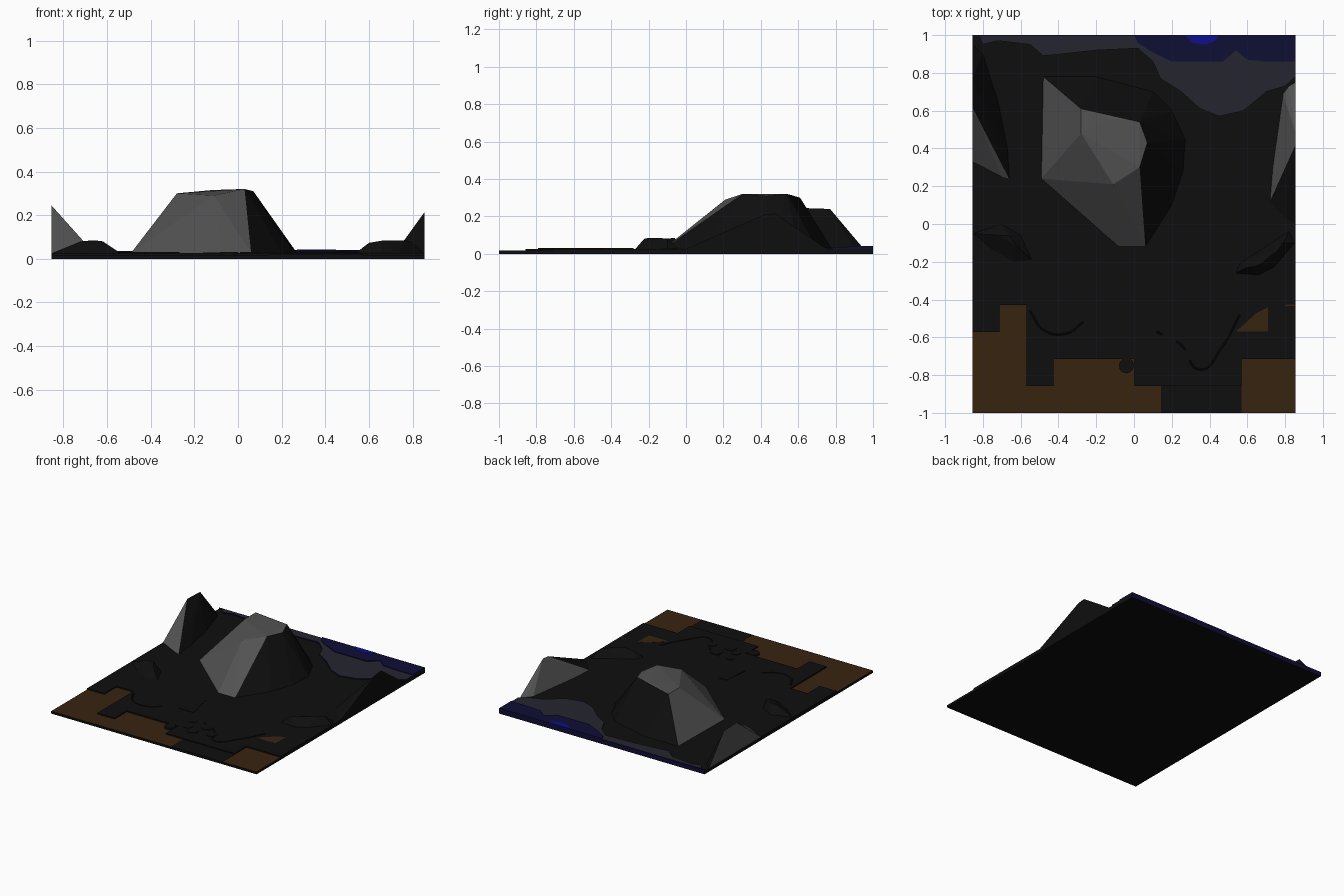
import bpy
import bmesh
import math
from mathutils import Vector

if "Cube" in bpy.data.objects:
    bpy.data.objects.remove(bpy.data.objects["Cube"], do_unlink=True)


def make_material(name, colour):
    mat = bpy.data.materials.new(name)
    mat.diffuse_color = (*colour, 1)
    mat.use_nodes = True
    bsdf = mat.node_tree.nodes["Principled BSDF"]
    bsdf.inputs["Base Color"].default_value = (*colour, 1)
    bsdf.inputs["Roughness"].default_value = 0.9
    return mat


dark = make_material("dark earth", (.0045, .0045, .0045))
rock = make_material("grey rock", (.085, .085, .085))
soil = make_material("brown soil", (.038, .017, .005))
shallow = make_material("slate shallows", (.018, .018, .028))
deep = make_material("navy water", (.0045, .0045, .036))
bright = make_material("bright blue water", (.0045, .0045, .28))

HALF_X, GROUND, LOW = .855, .027, .018


def finish(bm, name, *materials):
    mesh = bpy.data.meshes.new(name)
    bm.to_mesh(mesh)
    bm.free()
    obj = bpy.data.objects.new(name, mesh)
    bpy.context.collection.objects.link(obj)
    for mat in materials:
        mesh.materials.append(mat)
    return obj


def prism(name, outlines, bottom, top, side_mat, top_mat=None):
    """Extrude flat outlines upwards; the top may have its own colour."""
    bm = bmesh.new()
    for outline in outlines:
        face = bm.faces.new([bm.verts.new((x, y, bottom)) for x, y in outline])
        extruded = bmesh.ops.extrude_face_region(bm, geom=[face], use_keep_orig=True)
        verts = [v for v in extruded["geom"] if isinstance(v, bmesh.types.BMVert)]
        bmesh.ops.translate(bm, vec=(0, 0, top - bottom), verts=verts)
    bmesh.ops.recalc_face_normals(bm, faces=bm.faces)
    for face in bm.faces:
        face.material_index = int(top_mat is not None and face.normal.z > .9)
    return finish(bm, name, side_mat, top_mat or side_mat)


def mountain(name, foot, crest, rock_side=None):
    """Faceted hill; faces turned to rock_side, and flat summits, are bare rock."""
    bm = bmesh.new()
    for x, y in foot:
        bm.verts.new((x, y, GROUND))
    for point in crest:
        bm.verts.new(point)
    bmesh.ops.convex_hull(bm, input=bm.verts)
    bmesh.ops.recalc_face_normals(bm, faces=bm.faces)
    if rock_side:
        direction = Vector(rock_side).normalized()
        for face in bm.faces:
            bare = face.normal.dot(direction) > .2 or face.normal.z > .9
            face.material_index = int(bare)
    return finish(bm, name, dark, rock)


def box(left, right, front, back):
    return [(left, front), (right, front), (right, back), (left, back)]


def disc(x, y, radius, sides=12):
    angles = [2 * math.pi * i / sides for i in range(sides)]
    return [(x + radius * math.cos(a), y + radius * math.sin(a)) for a in angles]


# Ground slabs: a higher rear part and a lower front with bare soil
CELL_X, CELL_Y = HALF_X / 6, 1 / 7
field_back = -1 + 4 * CELL_Y
prism("rear_ground", [box(-HALF_X, HALF_X, field_back, .995)], 0, GROUND, dark)
prism("front_ground", [box(-HALF_X, HALF_X, -1, field_back)], 0, LOW, dark, soil)

# Dark turf squares laid over the soil, '#' is turf
rows = [".......###..",
        "..#...####..",
        "..##########",
        "#.##########"]
for number, row in enumerate(rows):
    front = -1 + number * CELL_Y
    cells = [box(-HALF_X + i * CELL_X, -HALF_X + (i + 1) * CELL_X, front, front + CELL_Y)
             for i, mark in enumerate(row) if mark == "#"]
    prism("turf_row", cells, LOW, GROUND if number else LOW + .001, dark)
prism("soil_patch", [[(.54, -.57), (.71, -.57), (.71, -.44), (.65, -.47)],
                     box(.8, HALF_X, -.435, -.425)], GROUND, GROUND + .001, soil)

# Main mountain
mountain("main_mountain",
         [(-.48, .78), (-.49, .24), (-.08, -.12), (.06, -.12), (.2, .1), (.26, .28),
          (.27, .45), (.2, .6), (.1, .7), (-.2, .78)],
         [(-.28, .61, .3), (-.28, .48, .3), (-.12, .56, .315), (.03, .54, .32),
          (.07, .43, .31), (.03, .3, .32), (-.11, .21, .29)],
         (-1, -1, 0))

# Edge mountains, cut off flat by the border
mountain("right_edge_mountain",
         [(-HALF_X, .33), (-.7, .25), (-.66, .24), (-.67, .4), (-.72, .65),
          (-.8, .9), (-HALF_X, .95)],
         [(-HALF_X, .62, .245), (-HALF_X, .77, .24)],
         (-1, -1, 0))
mountain("left_edge_mountain",
         [(.72, .12), (.735, .3), (.79, .69), (.82, .73), (HALF_X, .75),
          (HALF_X, 0), (.8, .03)],
         [(HALF_X, .42, .21), (HALF_X, .48, .215)],
         (-1, .6, 0))

# Low foothills on both sides
mountain("right_foothill",
         [(-.85, -.05), (-.7, 0), (-.6, -.06), (-.54, -.19), (-.64, -.2), (-.74, -.14)],
         [(-.72, -.06, .08), (-.66, -.06, .085), (-.62, -.12, .08)])
mountain("left_foothill",
         [(.54, -.26), (.66, -.27), (.74, -.23), (.85, -.1), (.82, -.04), (.65, -.17),
          (.56, -.21)],
         [(.6, -.23, .073), (.66, -.22, .083), (.76, -.14, .085), (.79, -.1, .08)])

# Water along the back: shallows, deep water and a bright pool
prism("shore_rim", [box(-HALF_X, HALF_X, .995, 1)], 0, .034, deep)
prism("shallows",
      [[(-.82, .995), (-.8, .95), (-.72, .97), (-.55, .95), (-.48, .89), (-.2, .92),
        (.02, .93), (.1, .86), (.14, .77), (.25, .7), (.35, .61), (.45, .57), (.58, .6),
        (.7, .7), (.8, .73), (HALF_X, .78), (HALF_X, .995)]],
      GROUND, .035, deep, shallow)
prism("deep_water",
      [[(0, 1), (.02, .96), (.08, .92), (.2, .86), (.47, .86), (.54, .92), (.6, .87),
        (.7, .86), (HALF_X, .86), (HALF_X, 1)]],
      .034, .041, deep)
prism("bright_pool", [[(.27, 1), (.31, .96), (.38, .95), (.43, .97), (.45, 1)]],
      .041, .043, bright)

# Faint mounds and a slab in the front field
spots = [(-.04, -.75, .04), (.06, -.68, .035), (.13, -.72, .04), (.18, -.62, .045),
         (.04, -.59, .03), (.27, -.7, .035)]
prism("field_mounds", [disc(*spot) for spot in spots], LOW, .031, dark)
prism("stone_slab", [[(-.14, -.28), (-.08, -.28), (-.03, -.48), (-.16, -.48)]],
      GROUND, .03, dark)


# Low winding banks
def bank(name, points):
    curve = bpy.data.curves.new(name, "CURVE")
    curve.dimensions = "3D"
    curve.bevel_depth = .005
    curve.bevel_resolution = 0
    spline = curve.splines.new("BEZIER")
    spline.bezier_points.add(len(points) - 1)
    for knot, (x, y) in zip(spline.bezier_points, points):
        knot.co = (x, y, GROUND)
        knot.handle_left_type = knot.handle_right_type = "AUTO"
    curve.materials.append(dark)
    bpy.context.collection.objects.link(bpy.data.objects.new(name, curve))


bank("left_bank", [(.12, -.57), (.25, -.64), (.35, -.77), (.46, -.66), (.56, -.48)])
bank("right_bank", [(-.55, -.46), (-.48, -.56), (-.36, -.58), (-.27, -.52)])
